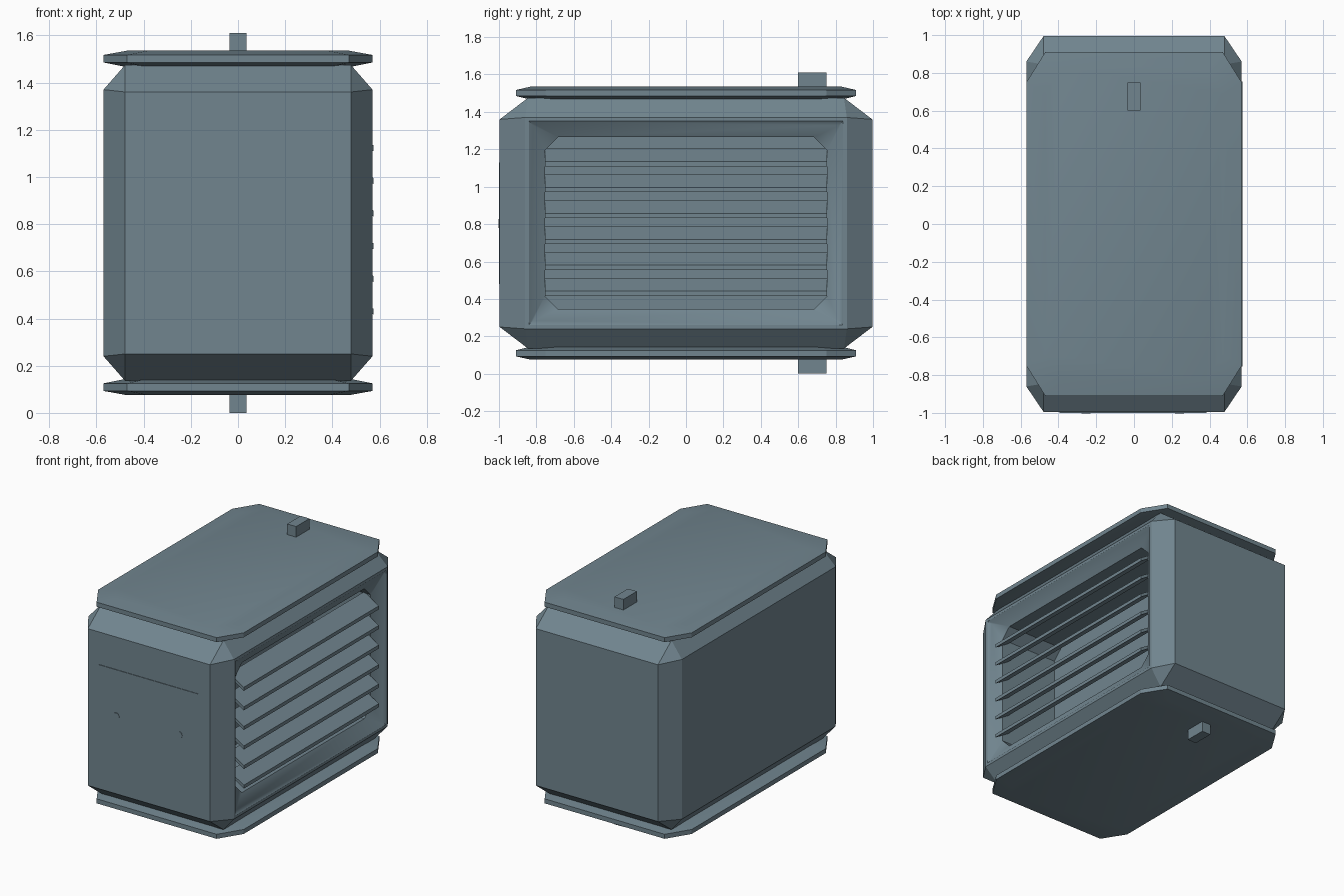
import bpy, bmesh, math
from mathutils import Vector

if "Cube" in bpy.data.objects:
    bpy.data.objects.remove(bpy.data.objects["Cube"])

MID = 0.805  # height of the mirror plane between top and bottom

mat = bpy.data.materials.new("slate grey")
mat.diffuse_color = (0.165, 0.235, 0.275, 1)
mat.use_nodes = True
mat.node_tree.nodes["Principled BSDF"].inputs["Base Color"].default_value = mat.diffuse_color


def finish(name, bm):
    bmesh.ops.recalc_face_normals(bm, faces=bm.faces[:])
    me = bpy.data.meshes.new(name)
    bm.to_mesh(me)
    bm.free()
    me.materials.append(mat)
    ob = bpy.data.objects.new(name, me)
    bpy.context.collection.objects.link(ob)
    bpy.ops.object.select_all(action='DESELECT')
    ob.select_set(True)
    bpy.context.view_layer.objects.active = ob
    bpy.ops.object.shade_smooth_by_angle(angle=math.radians(28))
    return ob


def loft(name, rings, flip=False):
    """Join rings of points, cap both ends; flip mirrors about mid height."""
    bm = bmesh.new()
    loops = [[bm.verts.new((x, y, 2 * MID - z if flip else z)) for x, y, z in r] for r in rings]
    n = len(loops[0])
    for a, b in zip(loops, loops[1:]):
        for i in range(n):
            j = (i + 1) % n
            bm.faces.new((a[i], a[j], b[j], b[i]))
    bm.faces.new(loops[0])
    bm.faces.new(loops[-1])
    return finish(name, bm)


def rect(x0, x1, y0, y1, z):
    return [(x0, y0, z), (x1, y0, z), (x1, y1, z), (x0, y1, z)]


def box(name, x0, x1, y0, y1, z0, z1, flip=False):
    return loft(name, [rect(x0, x1, y0, y1, z0), rect(x0, x1, y0, y1, z1)], flip)


# Body: chamfered box as the hull of its six flat faces
bm = bmesh.new()
for sx in (-1, 1):
    for sy in (-1, 1):
        for sz in (-1, 1):
            for x, y, z in ((0.57, 0.86, 0.565), (0.478, 0.996, 0.555), (0.478, 0.845, 0.67)):
                bm.verts.new((sx * x, sy * y, MID + sz * z))
bmesh.ops.convex_hull(bm, input=bm.verts[:])
bmesh.ops.dissolve_limit(bm, angle_limit=0.01, verts=bm.verts[:], edges=bm.edges[:])
bmesh.ops.recalc_face_normals(bm, faces=bm.faces[:])

# Body: sloped rim and deep opening in the right side
side = max(bm.faces, key=lambda f: f.normal.x)
bmesh.ops.inset_region(bm, faces=[side], thickness=0.02, use_even_offset=True)
bmesh.ops.inset_region(bm, faces=[side], thickness=0.085, use_even_offset=True)
bmesh.ops.translate(bm, verts=side.verts[:], vec=Vector((-0.06, 0, 0)))
rim = set(side.verts)
back = bmesh.ops.extrude_discrete_faces(bm, faces=[side])["faces"][0]
bmesh.ops.translate(bm, verts=back.verts[:], vec=Vector((-0.45, 0, 0)))
deep = set(back.verts)
corners = [e for e in bm.edges
           if (e.verts[0] in deep) != (e.verts[1] in deep)]
bmesh.ops.bevel(bm, geom=corners, offset=0.07, segments=1, affect='EDGES')
finish("body", bm)

# Louvre slats, outer edge low and inner edge high
for i in range(6):
    z = 1.122 - 0.1385 * i
    prof = [(0.574, z - 0.013), (0.574, z + 0.012), (0.46, z + 0.082), (0.46, z + 0.06)]
    loft(f"louvre_slat_{i + 1}", [[(x, y, h) for x, h in prof] for y in (-0.755, 0.755)])


def octagon(hx, hy, cx, cy, z):
    return [(-hx + cx, -hy, z), (hx - cx, -hy, z), (hx, -hy + cy, z), (hx, hy - cy, z),
            (hx - cx, hy, z), (-hx + cx, hy, z), (-hx, hy - cy, z), (-hx, -hy + cy, z)]


# Top and bottom cover plates with their pegs
for label, flip in (("top", False), ("bottom", True)):
    loft(label + "_plate", [octagon(0.47, 0.83, 0.09, 0.14, 1.465),
                            octagon(0.57, 0.91, 0.10, 0.16, 1.485),
                            octagon(0.57, 0.91, 0.10, 0.16, 1.517),
                            octagon(0.47, 0.83, 0.09, 0.14, 1.535)], flip)
    box(label + "_peg", -0.035, 0.035, 0.6, 0.75, 1.5, 1.61, flip)

# Front access panel and its two round knobs
box("front_panel", -0.395, 0.385, -1.0, -0.98, 0.48, 1.13)
for side_name, cx in (("left", -0.253), ("right", 0.24)):
    ring = [(cx + 0.024 * math.cos(a * math.pi / 6), 0.803 + 0.024 * math.sin(a * math.pi / 6))
            for a in range(12)]
    loft(side_name + "_knob", [[(x, y, z) for x, z in ring] for y in (-0.99, -1.003)])
